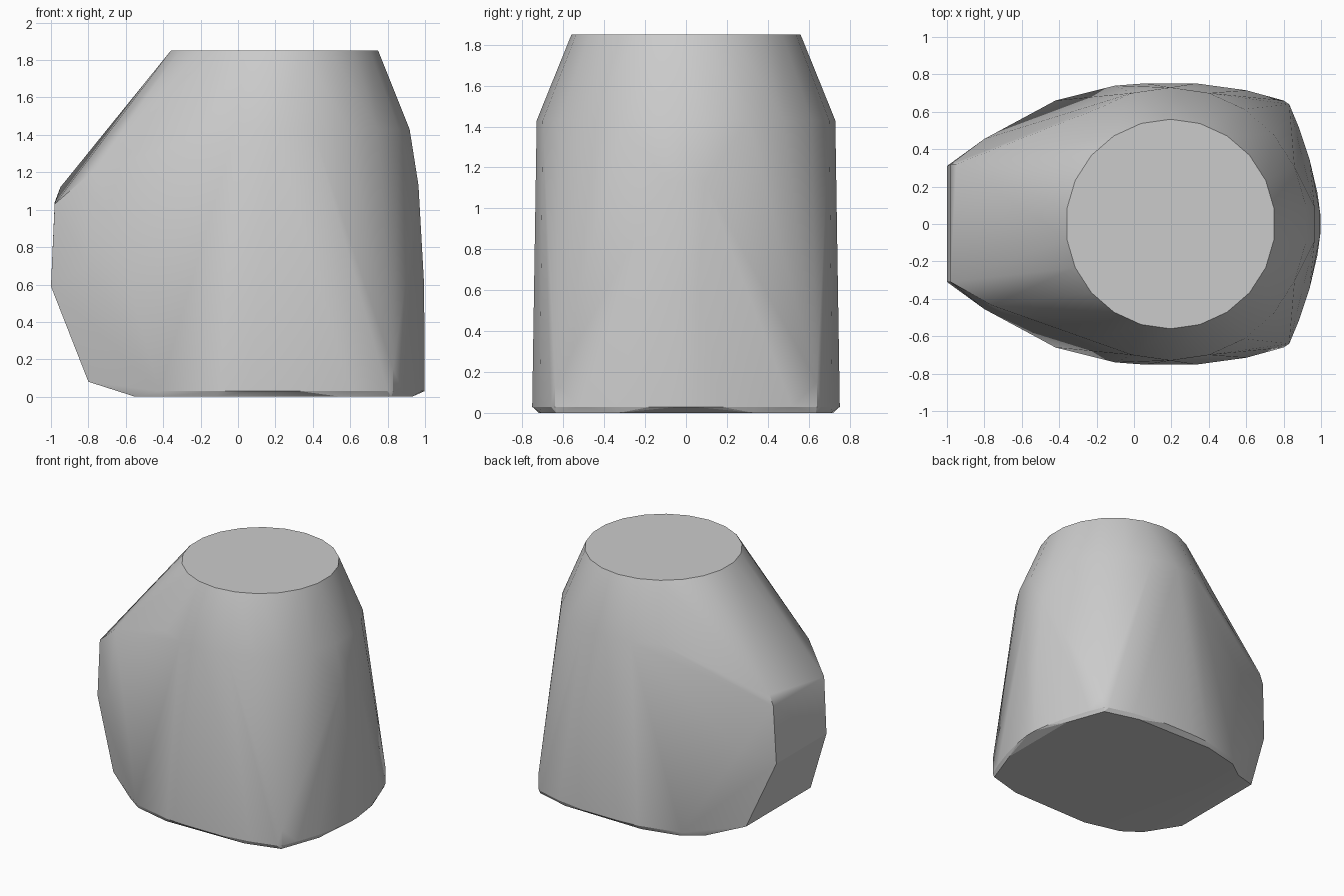
import bpy, bmesh, math

cube = bpy.data.objects.get("Cube")
if cube:
    bpy.data.objects.remove(cube, do_unlink=True)

# One plain grey for the whole body
grey = bpy.data.materials.new("plain_grey")
grey.use_nodes = True
colour = (0.6, 0.6, 0.6, 1.0)
grey.diffuse_color = colour
grey.node_tree.nodes["Principled BSDF"].inputs["Base Color"].default_value = colour


def ring(cx, radius, z, sides=22):
    """Horizontal circle with a flat side towards +x."""
    step = math.tau / sides
    return [(cx + radius * math.cos((i + 0.5) * step),
             radius * math.sin((i + 0.5) * step), z) for i in range(sides)]


def mirrored(points):
    """Points on both sides of the y = 0 plane."""
    return [(x, s * y, z) for x, y, z in points for s in (1, -1)]


# Round neck: flat top and wider shoulder
points = ring(0.195, 0.56, 1.85) + ring(0.195, 0.73, 1.43)

# Widest outline just above the base: side bulge, corner, curved end
points += mirrored([
    (-0.42, 0.66, 0.03), (-0.10, 0.74, 0.03), (0.06, 0.752, 0.03),
    (0.33, 0.752, 0.03), (0.60, 0.715, 0.03), (0.80, 0.66, 0.03),
    (0.83, 0.64, 0.03), (0.83, 0.64, 0.15), (0.88, 0.52, 0.03),
    (0.94, 0.34, 0.03), (0.98, 0.17, 0.03), (0.998, 0.04, 0.03)])

# Gentle outward bow of the curved end
points += mirrored([(0.995, 0.06, 0.60), (0.965, 0.09, 1.13)])

# Flat underside
points += mirrored([
    (-0.55, 0.55, 0.0), (-0.41, 0.65, 0.0), (-0.12, 0.72, 0.0),
    (0.55, 0.71, 0.0), (0.82, 0.635, 0.0), (0.93, 0.33, 0.0)])

# Blunt snout, its upper edge slanting from one side to the other
points += mirrored([(-1.0, 0.31, 0.59), (-0.80, 0.40, 0.08),
                    (-0.80, 0.455, 0.70)])
points += [(-0.95, 0.32, 1.12), (-0.98, 0.32, 1.04), (-0.98, -0.31, 1.03),
           (-0.76, -0.435, 1.22)]

# Wrap the guide points in one convex skin
bm = bmesh.new()
for p in points:
    bm.verts.new(p)
bmesh.ops.convex_hull(bm, input=bm.verts[:])
bmesh.ops.delete(bm, geom=[v for v in bm.verts if not v.link_faces],
                 context='VERTS')
bmesh.ops.dissolve_limit(bm, angle_limit=math.radians(0.5),
                         verts=bm.verts[:], edges=bm.edges[:])
bmesh.ops.recalc_face_normals(bm, faces=bm.faces[:])

mesh = bpy.data.meshes.new("tapered_body")
bm.to_mesh(mesh)
bm.free()
mesh.materials.append(grey)
body = bpy.data.objects.new("tapered_body", mesh)
bpy.context.collection.objects.link(body)

# Soft sides with crisp rims
bpy.ops.object.select_all(action='DESELECT')
body.select_set(True)
bpy.context.view_layer.objects.active = body
bpy.ops.object.shade_smooth_by_angle(angle=math.radians(20))
